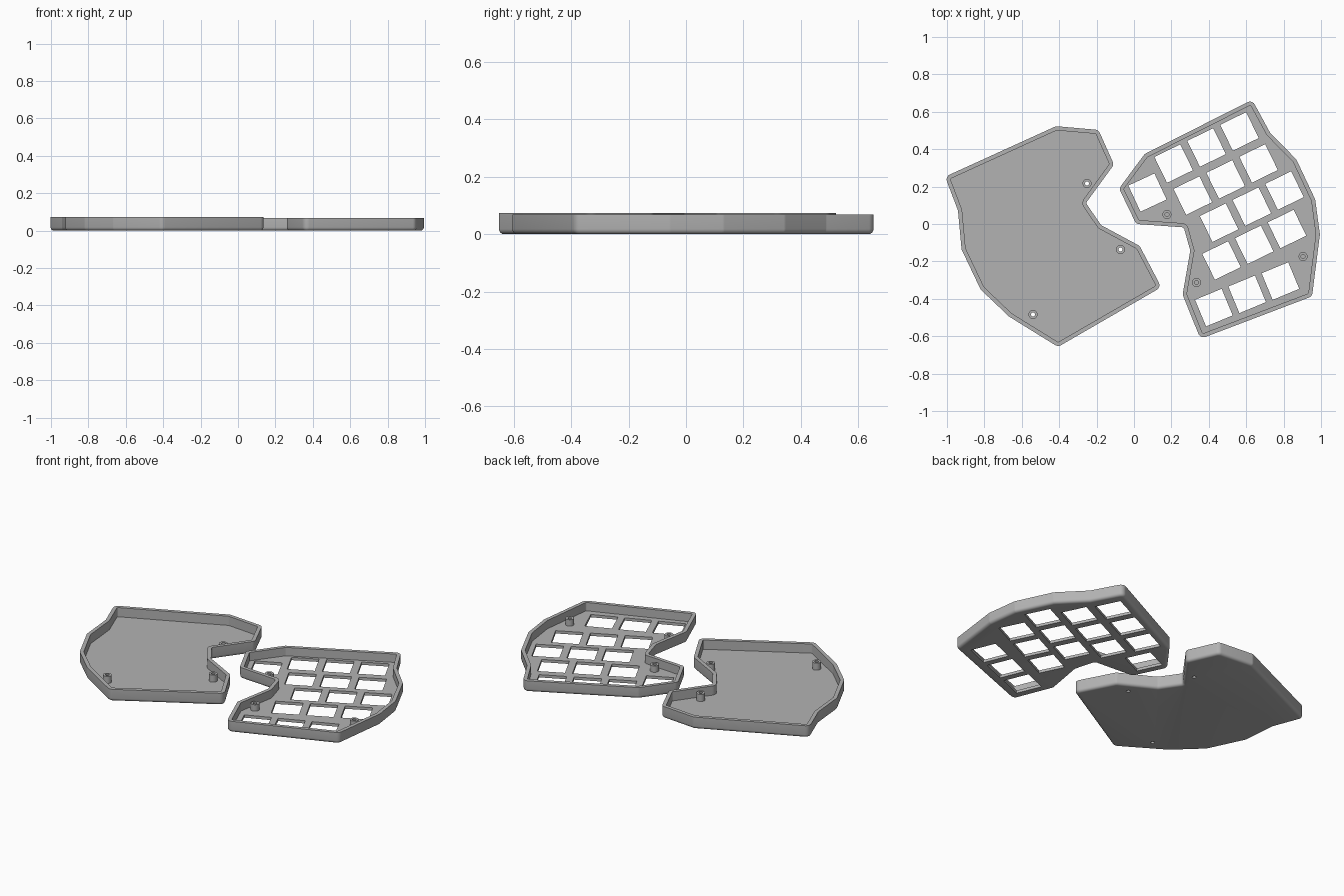
import bpy, bmesh, math
from mathutils import Vector

if "Cube" in bpy.data.objects:
    bpy.data.objects.remove(bpy.data.objects["Cube"])

WALL, FLOOR, FILLET = 0.022, 0.017, 0.018

grey = bpy.data.materials.new("plain grey")
grey.diffuse_color = (0.45, 0.45, 0.45, 1)
grey.use_nodes = True
grey.node_tree.nodes["Principled BSDF"].inputs["Base Color"].default_value = grey.diffuse_color


def make(name, bm):
    bmesh.ops.recalc_face_normals(bm, faces=bm.faces)
    me = bpy.data.meshes.new(name)
    bm.to_mesh(me)
    bm.free()
    ob = bpy.data.objects.new(name, me)
    bpy.context.collection.objects.link(ob)
    me.materials.append(grey)
    return ob


def smooth(ob):
    bpy.ops.object.select_all(action='DESELECT')
    ob.select_set(True)
    bpy.context.view_layer.objects.active = ob
    bpy.ops.object.shade_smooth_by_angle(angle=math.radians(30))


def rounded(points, inset, radius=0.03, steps=5):
    """Clockwise outline moved inwards by inset, with rounded corners."""
    pts = [Vector(p) for p in points]
    out = []
    for i, p in enumerate(pts):
        a = (p - pts[i - 1]).normalized()
        b = (pts[(i + 1) % len(pts)] - p).normalized()
        na, nb = Vector((a.y, -a.x)), Vector((b.y, -b.x))
        miter = (na + nb) / (1 + na.dot(nb))
        convex = a.x * b.y - a.y * b.x < 0
        r = max(radius - inset, 0.003) if convex else radius - 0.015 + inset
        side = 1 if convex else -1
        centre = p + miter * (inset + side * r)
        for k in range(steps + 1):
            t = k / steps
            ang = a.angle(b)
            n = (na * math.sin((1 - t) * ang) + nb * math.sin(t * ang)) / math.sin(ang)
            out.append(centre - n * side * r)
    return out


def shell(name, points, height):
    """Open tray with a filleted underside."""
    sections = []
    for k in range(5):
        t = k / 4 * math.pi / 2
        sections.append((FILLET * (1 - math.sin(t)), FILLET * (1 - math.cos(t))))
    sections += [(0, height), (WALL, height), (WALL, FLOOR)]
    bm = bmesh.new()
    rings = [[bm.verts.new((p.x, p.y, z)) for p in rounded(points, d)] for d, z in sections]
    for lo, hi in zip(rings, rings[1:]):
        for i in range(len(lo)):
            bm.faces.new((lo[i - 1], lo[i], hi[i], hi[i - 1]))
    bm.faces.new(rings[0])
    bm.faces.new(rings[-1])
    return make(name, bm)


def prism(bm, x, y, radius, sides, turn, z0, z1):
    ring = [(x + radius * math.cos(turn + math.tau * i / sides),
             y + radius * math.sin(turn + math.tau * i / sides)) for i in range(sides)]
    lo = [bm.verts.new((u, v, z0)) for u, v in ring]
    hi = [bm.verts.new((u, v, z1)) for u, v in ring]
    bm.faces.new(lo)
    bm.faces.new(hi)
    for i in range(sides):
        bm.faces.new((lo[i - 1], lo[i], hi[i], hi[i - 1]))


def cut(ob, bm):
    cutter = make("cutter", bm)
    mod = ob.modifiers.new("holes", 'BOOLEAN')
    mod.operation, mod.solver, mod.object = 'DIFFERENCE', 'EXACT', cutter
    bpy.context.view_layer.objects.active = ob
    bpy.ops.object.modifier_apply(modifier=mod.name)
    bpy.data.objects.remove(cutter)


def standoff(name, x, y, top):
    """Hollow screw post."""
    bm = bmesh.new()
    n = 24
    rings = []
    for r, z in ((0.024, FLOOR - 0.002), (0.024, top), (0.011, top), (0.011, FLOOR - 0.002)):
        rings.append([bm.verts.new((x + r * math.cos(math.tau * i / n),
                                    y + r * math.sin(math.tau * i / n), z)) for i in range(n)])
    for j in range(4):
        lo, hi = rings[j], rings[(j + 1) % 4]
        for i in range(n):
            bm.faces.new((lo[i - 1], lo[i], hi[i], hi[i - 1]))
    smooth(make(name, bm))


# Left half: closed bottom tray with screw holes
left = [(-1.01, 0.253), (-0.417, 0.523), (-0.190, 0.503), (-0.107, 0.318), (-0.257, 0.112),
        (-0.176, -0.006), (0.03, -0.117), (0.146, -0.338), (-0.406, -0.657), (-0.668, -0.495),
        (-0.82, -0.35), (-0.922, -0.136), (-0.941, 0.072)]
left_posts = [(-0.251, 0.217), (-0.072, -0.136), (-0.54, -0.484)]
tray = shell("bottom_tray", left, 0.073)
bm = bmesh.new()
for x, y in left_posts:
    prism(bm, x, y, 0.011, 24, 0, -0.05, 0.03)
cut(tray, bm)
smooth(tray)

# Right half: switch plate with square openings
right = [(0.632, 0.664), (0.057, 0.374), (-0.08, 0.19), (0.012, 0.0), (0.266, -0.018),
         (0.301, -0.142), (0.26, -0.377), (0.355, -0.614), (0.952, -0.387), (0.994, -0.056),
         (0.969, 0.131), (0.868, 0.345), (0.727, 0.489)][::-1]
right_posts = [(0.176, 0.051), (0.334, -0.313), (0.904, -0.174)]
plate = shell("switch_plate", right, 0.068)
bm = bmesh.new()
# Each row: first opening, step to the next, count, tilt in degrees
rows = [((0.564, 0.495), (-0.176, 0.086), 3, 26), ((0.666, 0.324), (-0.176, 0.086), 3, 26),
        ((0.805, 0.179), (-0.175, 0.086), 3, 26), ((0.818, -0.027), (-0.175, 0.084), 3, 26),
        ((0.783, -0.305), (-0.178, 0.071), 3, 22.5), ((0.072, 0.168), (0, 0), 1, 25)]
for (x, y), (dx, dy), count, tilt in rows:
    for k in range(count):
        prism(bm, x + dx * k, y - dy * k, 0.154 / math.sqrt(2), 4,
              math.radians(tilt + 45), -0.05, 0.04)
cut(plate, bm)
smooth(plate)

# Screw posts
for side, posts, top in (("left", left_posts, 0.06), ("right", right_posts, 0.056)):
    for i, (x, y) in enumerate(posts):
        standoff(f"{side}_screw_post_{i + 1}", x, y, top)
